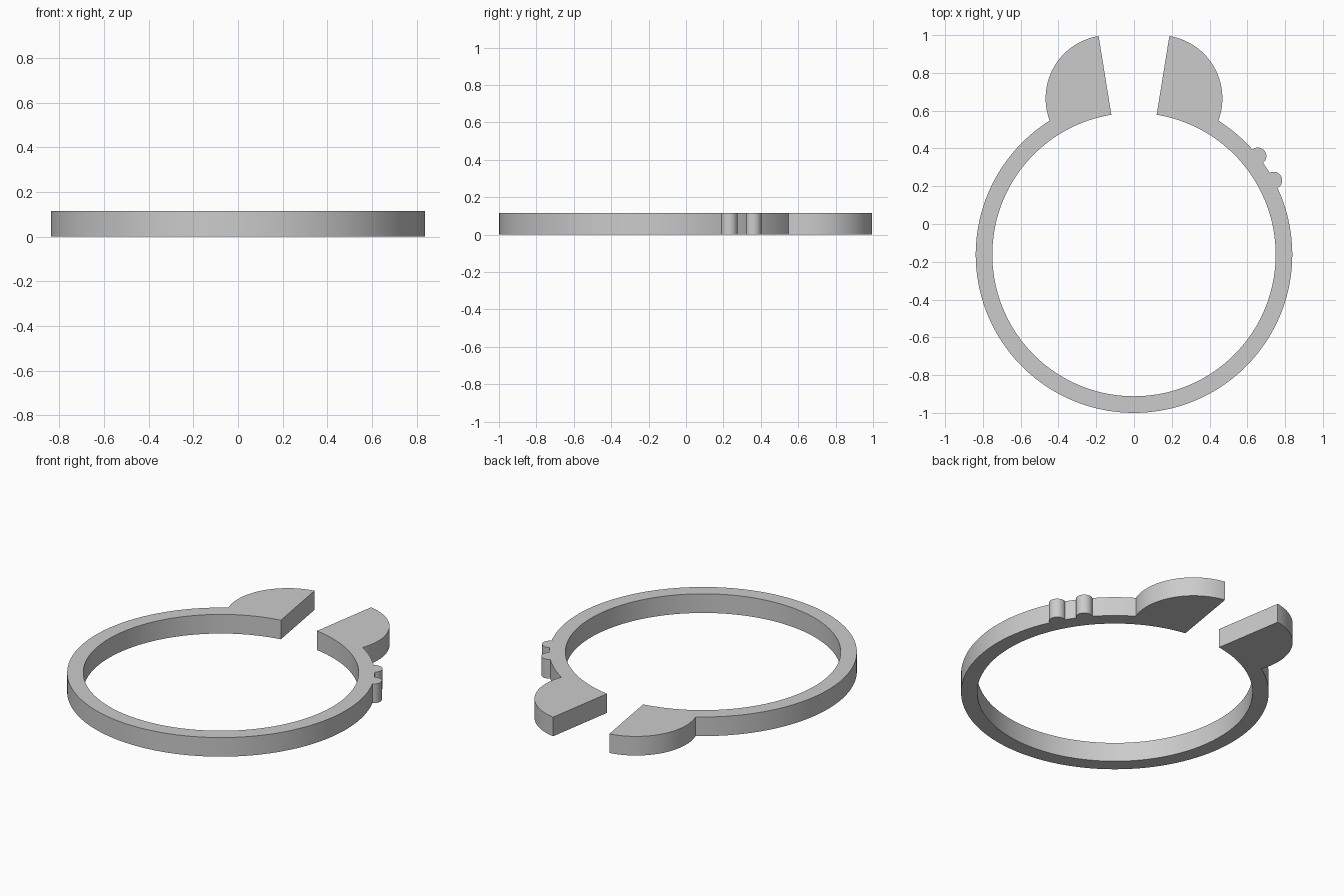
import bpy, bmesh
from math import sin, cos, asin, radians, pi

cube = bpy.data.objects.get("Cube")
if cube:
    bpy.data.objects.remove(cube, do_unlink=True)

CENTRE_Y = -0.162
R_OUT, R_IN = 0.838, 0.75
HEIGHT = 0.115
GAP = radians(9.2)       # half opening, measured from the back (+y)
LOBE_R, BUMP_R = 0.334, 0.045
BUMPS = [radians(51.5), radians(62)]


def polar(cx, cy, r, a):
    """Point at angle a, clockwise from +y."""
    return (cx + r * sin(a), cy + r * cos(a))


def arc(cx, cy, r, a0, a1, n):
    return [polar(cx, cy, r, a0 + (a1 - a0) * i / n) for i in range(n + 1)]


def ring_arc(r, a0, a1, n):
    return arc(0, CENTRE_Y, r, a0, a1, n)


def reach(r):
    """Half angle a circle of radius r, centred on the rim, takes up on the rim."""
    return 2 * asin(r / (2 * R_OUT))


def rim_circle(a, r, start, end, n):
    """Arc of a circle centred on the rim, angles relative to the outward direction."""
    cx, cy = polar(0, CENTRE_Y, R_OUT, a)
    return arc(cx, cy, r, a + start, a + end, n)


# Outer edge, clockwise: left lobe, small bumps, rim, right lobe
lobe_turn = pi / 2 + reach(LOBE_R) / 2
bump_turn = pi / 2 + reach(BUMP_R) / 2
outline = rim_circle(GAP, LOBE_R, 0, lobe_turn, 40)
angle = GAP + reach(LOBE_R)
for b in BUMPS:
    outline += ring_arc(R_OUT, angle, b - reach(BUMP_R), 8)[1:-1]
    outline += rim_circle(b, BUMP_R, -bump_turn, bump_turn, 24)
    angle = b + reach(BUMP_R)
end = 2 * pi - GAP
outline += ring_arc(R_OUT, angle, end - reach(LOBE_R), 120)[1:-1]
outline += rim_circle(end, LOBE_R, -lobe_turn, 0, 40)

# Inner edge, back round to the start
outline += ring_arc(R_IN, end, GAP, 140)

# Extrude the flat profile
bm = bmesh.new()
face = bm.faces.new([bm.verts.new((x, y, 0)) for x, y in outline])
top = bmesh.ops.extrude_face_region(bm, geom=[face])["geom"]
bmesh.ops.translate(bm, vec=(0, 0, HEIGHT),
                    verts=[v for v in top if isinstance(v, bmesh.types.BMVert)])
bmesh.ops.recalc_face_normals(bm, faces=bm.faces)
mesh = bpy.data.meshes.new("open_clamp_ring")
bm.to_mesh(mesh)
bm.free()
ring = bpy.data.objects.new("open_clamp_ring", mesh)
bpy.context.collection.objects.link(ring)

# Plain grey
mat = bpy.data.materials.new("light_grey")
mat.use_nodes = True
colour = (0.6, 0.6, 0.6, 1)
mat.diffuse_color = colour
mat.node_tree.nodes["Principled BSDF"].inputs["Base Color"].default_value = colour
mesh.materials.append(mat)

bpy.ops.object.select_all(action='DESELECT')
ring.select_set(True)
bpy.context.view_layer.objects.active = ring
bpy.ops.object.shade_smooth_by_angle(angle=radians(30))
